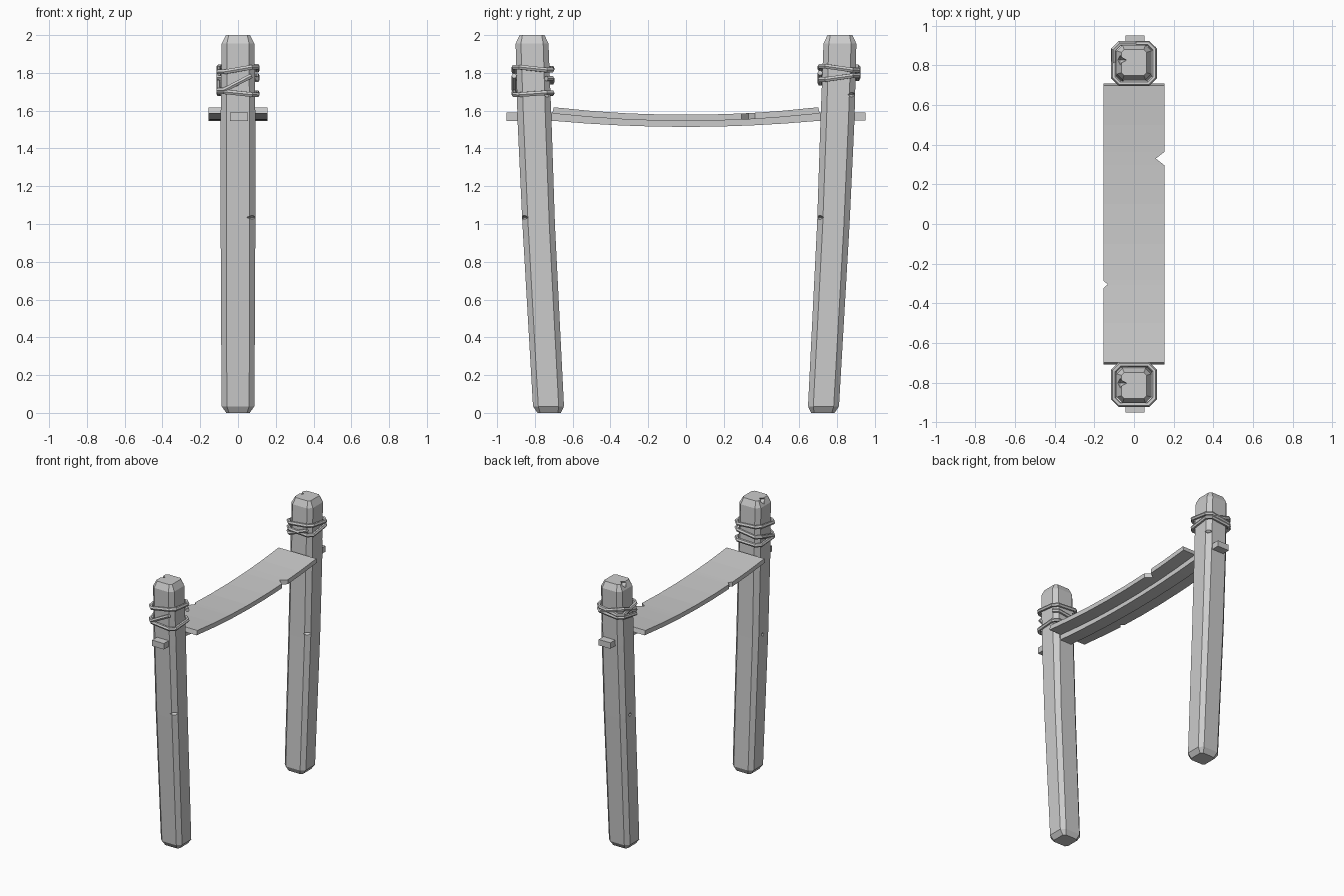
import bpy
import bmesh
from mathutils import Vector

cube = bpy.data.objects.get("Cube")
if cube:
    bpy.data.objects.remove(cube)

grey = bpy.data.materials.new("plain_grey")
grey.use_nodes = True
grey.diffuse_color = (0.6, 0.6, 0.6, 1)
grey.node_tree.nodes["Principled BSDF"].inputs["Base Color"].default_value = (0.6, 0.6, 0.6, 1)


def add_object(name, bm):
    bmesh.ops.recalc_face_normals(bm, faces=bm.faces)
    mesh = bpy.data.meshes.new(name)
    bm.to_mesh(mesh)
    bm.free()
    mesh.materials.append(grey)
    obj = bpy.data.objects.new(name, mesh)
    bpy.context.collection.objects.link(obj)
    return obj


def loft(name, rings):
    """Skin a list of equal-sized point rings and cap both ends."""
    bm = bmesh.new()
    loops = [[bm.verts.new(p) for p in ring] for ring in rings]
    for a, b in zip(loops, loops[1:]):
        for i in range(len(a)):
            j = (i + 1) % len(a)
            bm.faces.new((a[i], a[j], b[j], b[i]))
    bm.faces.new(loops[0])
    bm.faces.new(loops[-1])
    return add_object(name, bm)


def octagon(hx, hy, c):
    """Rectangle with chamfered corners, from front right round to the back."""
    return [(hx - c, -hy), (hx, c - hy), (hx, hy - c), (hx - c, hy),
            (c - hx, hy), (-hx, hy - c), (-hx, c - hy), (c - hx, -hy)]


def cut_nick(post, centre, size):
    """Chop a small diamond-shaped nick out of the post."""
    bm = bmesh.new()
    bmesh.ops.create_icosphere(bm, subdivisions=1, radius=1)
    bm.clear()
    bmesh.ops.create_cone(bm, segments=4, radius1=1, radius2=0, depth=1)
    for v in bm.verts:
        v.co.z += 0.5
    base = [f for f in bm.faces if len(f.verts) == 4]
    bmesh.ops.delete(bm, geom=base, context='FACES_ONLY')
    tip = bmesh.ops.create_vert(bm, co=(0, 0, -1))["vert"][0]
    for e in [e for e in bm.edges if e.is_boundary]:
        bm.faces.new((e.verts[0], e.verts[1], tip))
    for v in bm.verts:
        v.co = Vector(centre) + v.co * Vector(size)
    cutter = add_object("nick_cutter", bm)
    cutter.hide_render = True
    mod = post.modifiers.new("nick", 'BOOLEAN')
    mod.operation = 'DIFFERENCE'
    mod.solver = 'EXACT'
    mod.object = cutter
    bpy.context.view_layer.objects.active = post
    bpy.ops.object.modifier_apply(modifier=mod.name)
    bpy.data.objects.remove(cutter)


# Leaning posts: height, lean, half width, half depth, chamfer
PROFILE = [(0.0, 0.725, 0.062, 0.062, 0.015), (0.035, 0.728, 0.087, 0.082, 0.028),
           (1.0, 0.78, 0.092, 0.086, 0.03), (1.55, 0.802, 0.092, 0.09, 0.032),
           (1.955, 0.815, 0.087, 0.087, 0.028), (2.0, 0.815, 0.064, 0.066, 0.015)]


def make_post(name, side):
    post = loft(name, [[(x, side * lean + y, z) for x, y in octagon(hx, hy, c)]
                       for z, lean, hx, hy, c in PROFILE])
    cut_nick(post, (-0.07, side * 0.815 + 0.012, 1.99), (0.045, 0.025, 0.035))
    cut_nick(post, (0.08, side * 0.782 - 0.078, 1.035), (0.045, 0.035, 0.013))
    cut_nick(post, (0.082, side * 0.807 + 0.078, 1.685), (0.03, 0.04, 0.018))
    cut_nick(post, (-0.095, side * 0.78 + 0.01, 1.01), (0.015, 0.02, 0.02))


make_post("front_post", -1)
make_post("back_post", 1)


# Rope wraps: corner heights given as front right, back right, back left, front left
def make_rope(name, y, heights, closed):
    outline = octagon(0.102, 0.1, 0.03)
    corners = [outline[7 - 7:1] + outline[1:2], outline[2:4], outline[4:6], outline[6:8]]
    points = [(px, y + py, z) for pair, z in zip(corners, heights) for px, py in pair]
    if not closed:
        # starts on the front and runs the long way round
        points = [points[0]] + points[:1:-1]
    curve = bpy.data.curves.new(name, 'CURVE')
    curve.dimensions = '3D'
    curve.bevel_depth = 0.014
    curve.bevel_resolution = 1
    curve.use_fill_caps = True
    spline = curve.splines.new('POLY')
    spline.points.add(len(points) - 1)
    for p, co in zip(spline.points, points):
        p.co = (*co, 1)
    spline.use_cyclic_u = closed
    curve.materials.append(grey)
    obj = bpy.data.objects.new(name, curve)
    bpy.context.collection.objects.link(obj)
    bpy.ops.object.select_all(action='DESELECT')
    obj.select_set(True)
    bpy.context.view_layer.objects.active = obj
    bpy.ops.object.convert(target='MESH')
    bpy.ops.object.shade_flat()


make_rope("front_rope_upper", -0.81, (1.83, 1.815, 1.825, 1.805), True)
make_rope("front_rope_lower", -0.81, (1.685, 1.695, 1.69, 1.7), True)
make_rope("front_rope_diagonal", -0.81, (1.785, 1.77, 1.75, 1.71), False)
make_rope("back_rope_upper", 0.81, (1.835, 1.815, 1.79, 1.82), True)
make_rope("back_rope_lower", 0.81, (1.765, 1.785, 1.83, 1.775), True)
make_rope("back_rope_diagonal", 0.81, (1.8, 1.785, 1.77, 1.745), False)


# Sagging board with a nick in each long edge
def sag(y):
    return 0.04 * min(1, (y / 0.7) ** 2)


stations = {round(-0.7 + 0.2 * i, 2): [-0.155, 0.155] for i in range(8)}
del stations[0.3], stations[-0.3]
for y, edge, depth, half in ((0.33, 1, 0.045, 0.035), (-0.305, 0, 0.022, 0.02)):
    for step in (-1, 0, 1):
        xs = [-0.155, 0.155]
        if step == 0:
            xs[edge] += depth if edge == 0 else -depth
        stations[y + step * half] = xs
board = []
for y in sorted(stations):
    left, right = stations[y]
    top = 1.578 + sag(y)
    lip = 0.008 * (y > 0.69) - 0.008 * (y < -0.69)
    board.append([(left, y, top), (right, y, top),
                  (right, y + lip, top - 0.033), (left, y + lip, top - 0.033)])
loft("board", board)

# Rail under the board, passing through both posts as tenons
rail = []
for i in range(9):
    y = -0.7 + 0.175 * i
    rail.append((y, 1.514 + 0.8 * sag(y)))
rail = [(-0.95, 1.545)] + rail + [(0.95, 1.547)]
loft("rail", [[(-0.042, y, z), (0.054, y, z), (0.054, y, z + 0.044), (-0.042, y, z + 0.044)]
              for y, z in rail])
